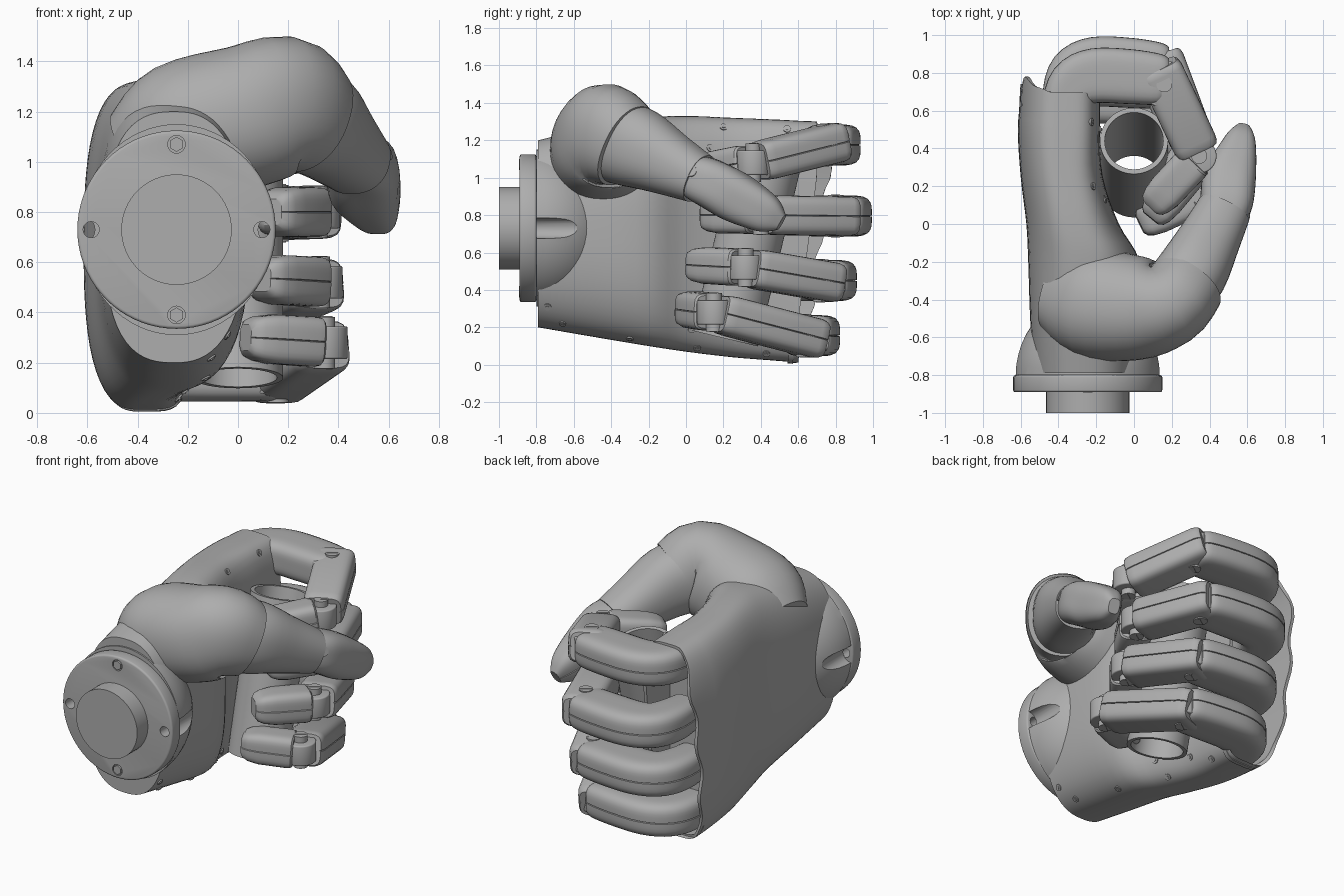
import bpy, bmesh, math
from mathutils import Vector, Matrix
from mathutils.bvhtree import BVHTree

old = bpy.data.objects.get("Cube")
if old:
    bpy.data.objects.remove(old)

grey = bpy.data.materials.new("satin_grey")
grey.use_nodes = True
grey.diffuse_color = (0.42, 0.42, 0.42, 1)
grey.node_tree.nodes["Principled BSDF"].inputs["Base Color"].default_value = (0.42, 0.42, 0.42, 1)
Y, Z = Vector((0, 1, 0)), Vector((0, 0, 1))


def shade(ob):
    bpy.ops.object.select_all(action='DESELECT')
    ob.select_set(True)
    bpy.context.view_layer.objects.active = ob
    bpy.ops.object.shade_smooth_by_angle(angle=math.radians(33))


def finish(name, bm):
    bmesh.ops.recalc_face_normals(bm, faces=bm.faces)
    mesh = bpy.data.meshes.new(name)
    bm.to_mesh(mesh)
    bm.free()
    mesh.materials.append(grey)
    ob = bpy.data.objects.new(name, mesh)
    bpy.context.collection.objects.link(ob)
    shade(ob)
    return ob


def smooth_rows(rows, steps=4):
    # Catmull-Rom interpolation of equal-length tuples
    out = []
    for i in range(len(rows) - 1):
        four = [rows[max(i - 1, 0)], rows[i], rows[i + 1], rows[min(i + 2, len(rows) - 1)]]
        for s in range(steps):
            t = s / steps
            out.append(tuple(b + 0.5 * t * (c - a + t * (2*a - 5*b + 4*c - d + t * (3*(b - c) + d - a)))
                             for a, b, c, d in zip(*four)))
    return out + [rows[-1]]


def loft(name, rows, power=2.0, seam=False, axis=None, count=40, reshape=None):
    # rows: x, y, z, half height, half depth, optional power of the inner side
    angles = [2 * math.pi * i / count for i in range(count)]
    if seam:
        angles = sorted(angles + [math.pi/2 - .03, math.pi/2 + .03])
    centres = [Vector(r[:3]) for r in rows]
    bm = bmesh.new()
    rings = []
    for i, row in enumerate(rows):
        t = axis or (centres[min(i + 1, len(rows) - 1)] - centres[max(i - 1, 0)]).normalized()
        side = (Z - t * Z.dot(t)).normalized()
        out = side.cross(t)
        ring = []
        for a in angles:
            c, s = math.cos(a), math.sin(a)
            p = row[5] if len(row) > 5 and s < 0 else power
            k = (abs(c) ** p + abs(s) ** p) ** (-1 / p)
            if seam and abs(a - math.pi / 2) < 0.01:
                k *= 0.9
            ring.append(bm.verts.new(centres[i] + side * (c * k * row[3]) + out * (s * k * row[4])))
        rings.append(ring)
    for r0, r1 in zip(rings, rings[1:]):
        for j in range(len(r0)):
            k = (j + 1) % len(r0)
            bm.faces.new((r0[j], r0[k], r1[k], r1[j]))
    bm.faces.new(rings[0])
    bm.faces.new(rings[-1])
    if reshape:
        for v in bm.verts:
            reshape(v.co)
    return finish(name, bm)


def cylinder(name, at, radius, depth, axis=Z, sides=40, bevel=0.0):
    bm = bmesh.new()
    m = Matrix.Translation(at) @ axis.to_track_quat('Z', 'Y').to_matrix().to_4x4()
    bmesh.ops.create_cone(bm, cap_ends=True, segments=sides, radius1=radius,
                          radius2=radius, depth=depth, matrix=m)
    if bevel:
        rim = [e for e in bm.edges if any(len(f.verts) > 4 for f in e.link_faces)]
        bmesh.ops.bevel(bm, geom=rim, offset=bevel, segments=3, affect='EDGES', profile=0.5)
    return finish(name, bm)


def cut(target, cutter):
    cutter.hide_render = True
    mod = target.modifiers.new("cut", 'BOOLEAN')
    mod.operation, mod.object, mod.solver = 'DIFFERENCE', cutter, 'EXACT'
    bpy.context.view_layer.objects.active = target
    bpy.ops.object.modifier_apply(modifier=mod.name)
    bpy.data.objects.remove(cutter)
    shade(target)


# Palm shell: y, x min, x max, z min, z max, squareness of the inner side
outline = smooth_rows([(-.79, -.53, .03, .20, 1.20, 2.4), (-.5, -.55, .045, .15, 1.27, 2.5),
                       (-.2, -.56, .03, .10, 1.32, 2.8), (0, -.57, -.08, .07, 1.33, 3.2),
                       (.25, -.6, -.165, .04, 1.32, 4), (.5, -.615, -.18, .02, 1.31, 5),
                       (.67, -.6, -.18, .005, 1.30, 5)])
palm_rows = [((b + c) / 2, a, (d + e) / 2, (e - d) / 2, (c - b) / 2, p) for a, b, c, d, e, p in outline]
x, y, z, h, d, p = palm_rows[-1]
palm_rows += [(x, y, z, h - .02, d - .02, p), (x, .45, z, h - .02, d - .02, p)]


def scallop(co):
    # wavy rim, longer over the back of the hand
    if co.y > .64:
        back = min(max((-.45 - co.x) / .1, 0), 1)
        co.y += -.1 + .13 * min(co.z, 1) + back * (.06 + .02 * math.cos(co.z * 18))


palm = loft("palm_shell", palm_rows, 2.7, axis=Y, count=72, reshape=scallop)

# Wrist dome, flange and shaft
hub = Vector((-.245, -.8, .73))
bm = bmesh.new()
bmesh.ops.create_uvsphere(bm, u_segments=48, v_segments=32, radius=1,
                          matrix=Matrix.Translation(hub) @ Matrix.Diagonal((.385, .41, .42, 1)))
bmesh.ops.bisect_plane(bm, geom=bm.verts[:] + bm.edges[:] + bm.faces[:], plane_co=hub,
                       plane_no=-Y, clear_outer=True)
bmesh.ops.holes_fill(bm, edges=[e for e in bm.edges if e.is_boundary])
dome = finish("wrist_dome", bm)
flange = cylinder("wrist_flange", hub + Vector((0, -.045, 0)), .395, .09, Y, 72, .012)
cylinder("wrist_shaft", hub + Vector((0, -.13, 0)), .22, .14, Y, 64)
for side in (-1, 1):
    at = hub + Vector((side * .34, 0, 0))
    cut(flange, cylinder("cutter", at, .032, .4, Y, 24))
    cut(dome, cylinder("cutter", at + Vector((side * .04, .1, 0)), .055, .3, Y, 24))
    top = hub + Vector((0, -.09, side * .34))
    cut(flange, cylinder("cutter", top, .035, .03, Y, 24))
    cylinder("flange_bolt", top + Vector((0, .008, 0)), .03, .02, Y, 6)

# Thumb: broad mount, sleeve and jointed tip
mount = smooth_rows([(-.42, -.38, 1.03, .18, .19), (-.24, -.42, 1.11, .28, .29),
                     (.03, -.445, 1.18, .285, .275), (.19, -.42, 1.225, .275, .225),
                     (.28, -.32, 1.17, .235, .205)])
loft("thumb_mount", mount, 2.2)
sleeve = smooth_rows([(.23, -.36, 1.19, .22, .19), (.31, -.25, 1.155, .215, .19),
                      (.40, -.08, 1.07, .17, .165), (.475, .07, .995, .135, .145)])
loft("thumb_sleeve", sleeve, 2.3)
tip = smooth_rows([(.465, .04, 1.01, .115, .125), (.49, .12, .975, .13, .14), (.505, .24, .91, .135, .14),
                   (.54, .36, .845, .12, .108), (.565, .45, .795, .095, .075), (.58, .51, .76, .045, .035)])
loft("thumb_tip", tip, 3, seam=True)
cylinder("thumb_pin", (.48, .07, 1.0), .03, .27, Vector((1, -.35, .3)), 20)


def segment(name, a, b, half, depth, rounded_tip=False):
    # Boxy finger casing from a to b
    profile = [(0, .84), (.025, .94), (.08, 1), (.9, 1), (.97, .97), (1, .9)]
    if rounded_tip:
        profile = [(0, .88), (.03, .97), (.1, 1), (.65, .98), (.85, .88), (.95, .74), (1, .52)]
    rows = [(*a.lerp(b, t), half * s, depth * s) for t, s in profile]
    loft(name, rows, 4.5, seam=True)


def hinge(name, at, radius, width, pin_width):
    cylinder(name + "_hinge", at, radius, width, Z, 32, .008)
    cylinder(name + "_pin", at, .042, pin_width, Z, 24)
    for s in (-1, 1):
        bm = bmesh.new()
        m = Matrix.Translation(at + Z * s * pin_width / 2) @ Matrix.Rotation(.6, 4, 'Z')
        bmesh.ops.create_cube(bm, size=1, matrix=m @ Matrix.Diagonal((.07, .01, .006, 1)))
        finish(name + "_pin_slot", bm)


# Fingers: knuckle y and z, joint x, y and z, tip x, y and z
fingers = {"index": (.74, 1.175, .345, .36, 1.08, .09, .09, 1.03),
           "middle": (.8, .795, .315, .40, .80, .13, .10, .80),
           "ring": (.72, .45, .325, .32, .52, .09, .03, .535),
           "little": (.63, .155, .345, .15, .28, .03, 0, .3)}
for name, (ky, kz, jx, jy, jz, tx, ty, tz) in fingers.items():
    knuckle, joint, end = Vector((.16, ky, kz)), Vector((jx, jy, jz)), Vector((tx, ty, tz))
    root = smooth_rows([(-.37, ky - .28, kz, .1, .1), (-.365, ky - .13, kz, .108, .12),
                        (-.32, ky - .005, kz, .11, .135), (-.21, ky + .045, kz, .11, .145),
                        (-.02, ky + .04, kz, .11, .145), (.13, ky + .025, kz, .108, .135),
                        (.17, ky + .02, kz, .095, .115)])
    loft(name + "_base", root, 4, seam=True)
    # middle casing overlaps the knuckle and sits slightly outward
    way = (joint - knuckle).normalized()
    outward = Z.cross(way).normalized() * .012
    segment(name + "_middle", knuckle - way * .1 + outward, joint - way * .035 + outward * .5, .106, .12)
    way = (end - joint).normalized()
    segment(name + "_tip", joint + way * .035, end, .1, .1, True)
    hinge(name + "_knuckle", knuckle, .125, .16, .226)
    hinge(name + "_joint", joint, .092, .13, .205)

# Leaning open tube inside the grip
low, high = Vector((0, .21, .14)), Vector((0, .44, 1.1))
tube = cylinder("grip_tube", (low + high) / 2, .18, (high - low).length, high - low, 56)
cut(tube, cylinder("cutter", (low + high) / 2, .155, 1.4, high - low, 56))

# Shell screws set on the palm surface
tree = BVHTree.FromObject(palm, bpy.context.evaluated_depsgraph_get())
for y, z in [(-.74, .31), (-.66, .22), (-.3, .14), (.06, .09), (.43, .06), (.03, .19),
             (.27, .13), (.2, 1.27), (.54, 1.26), (.13, 1.16), (.5, .97), (.5, .62)]:
    hit, normal, _, _ = tree.ray_cast(Vector((2, y, z)), Vector((-1, 0, 0)))
    if hit:
        cylinder("shell_screw", hit, .02, .012, normal, 16)
        cylinder("shell_screw_head", hit, .01, .02, normal, 6)
